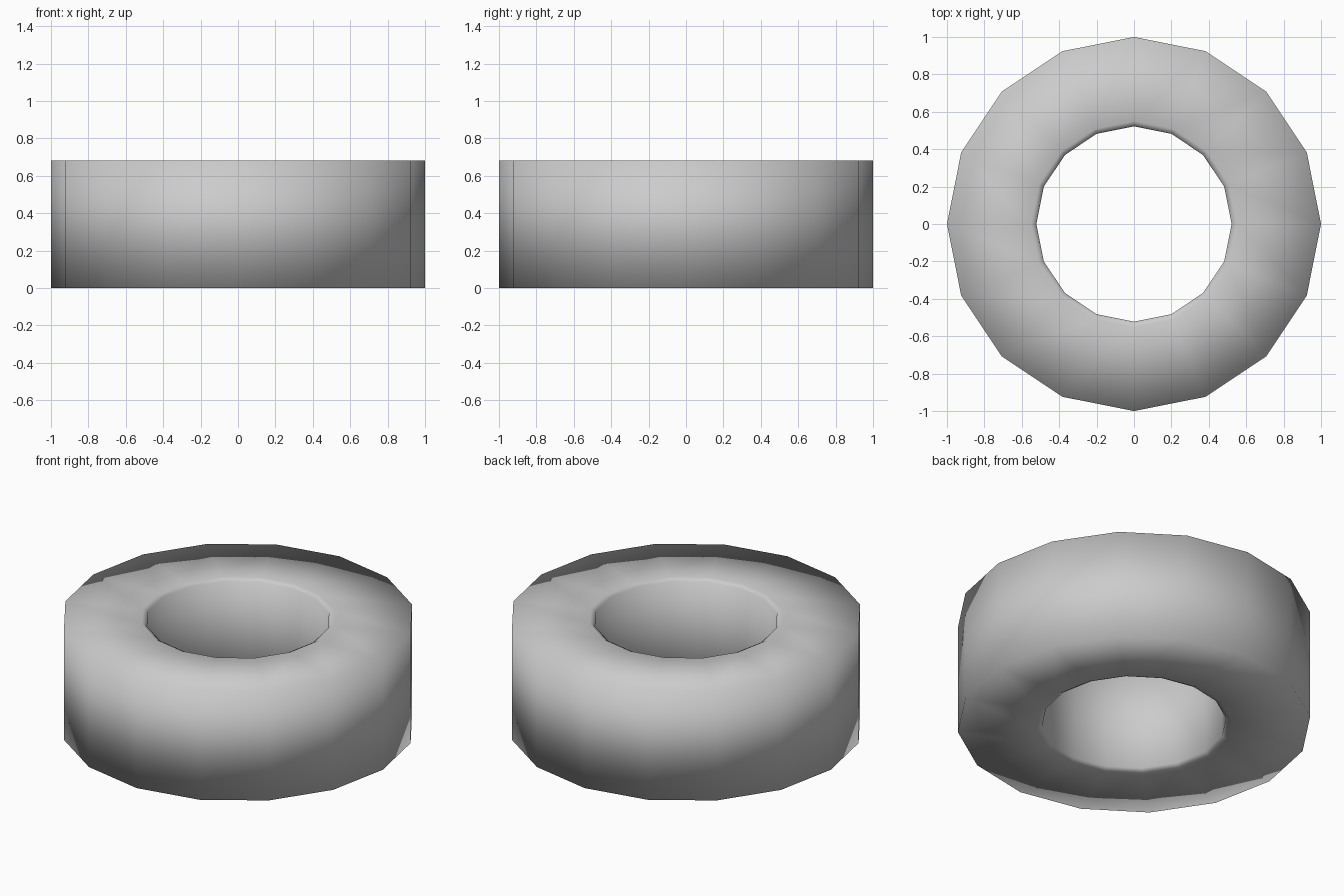
import bpy, bmesh, math

if "Cube" in bpy.data.objects:
    bpy.data.objects.remove(bpy.data.objects["Cube"])

SIDES = 16
H = 0.683
D = 0.015
# ring cross-section (radius, z) with small chamfers at the bore rims
PROFILE = [(1.0, 0.0), (1.0, H), (0.55, H), (0.522, H - D), (0.522, D), (0.55, 0.0)]

bm = bmesh.new()
rings = []
for r, z in PROFILE:
    rings.append([bm.verts.new((r * math.cos(2 * math.pi * i / SIDES),
                                r * math.sin(2 * math.pi * i / SIDES), z))
                  for i in range(SIDES)])

# skin the closed profile around the axis
for k, a in enumerate(rings):
    b = rings[(k + 1) % len(rings)]
    for i in range(SIDES):
        j = (i + 1) % SIDES
        bm.faces.new((a[i], a[j], b[j], b[i]))
bmesh.ops.recalc_face_normals(bm, faces=bm.faces)
for f in bm.faces:
    f.smooth = True

mesh = bpy.data.meshes.new("ring")
bm.to_mesh(mesh)
bm.free()
ring = bpy.data.objects.new("ring", mesh)
bpy.context.collection.objects.link(ring)
